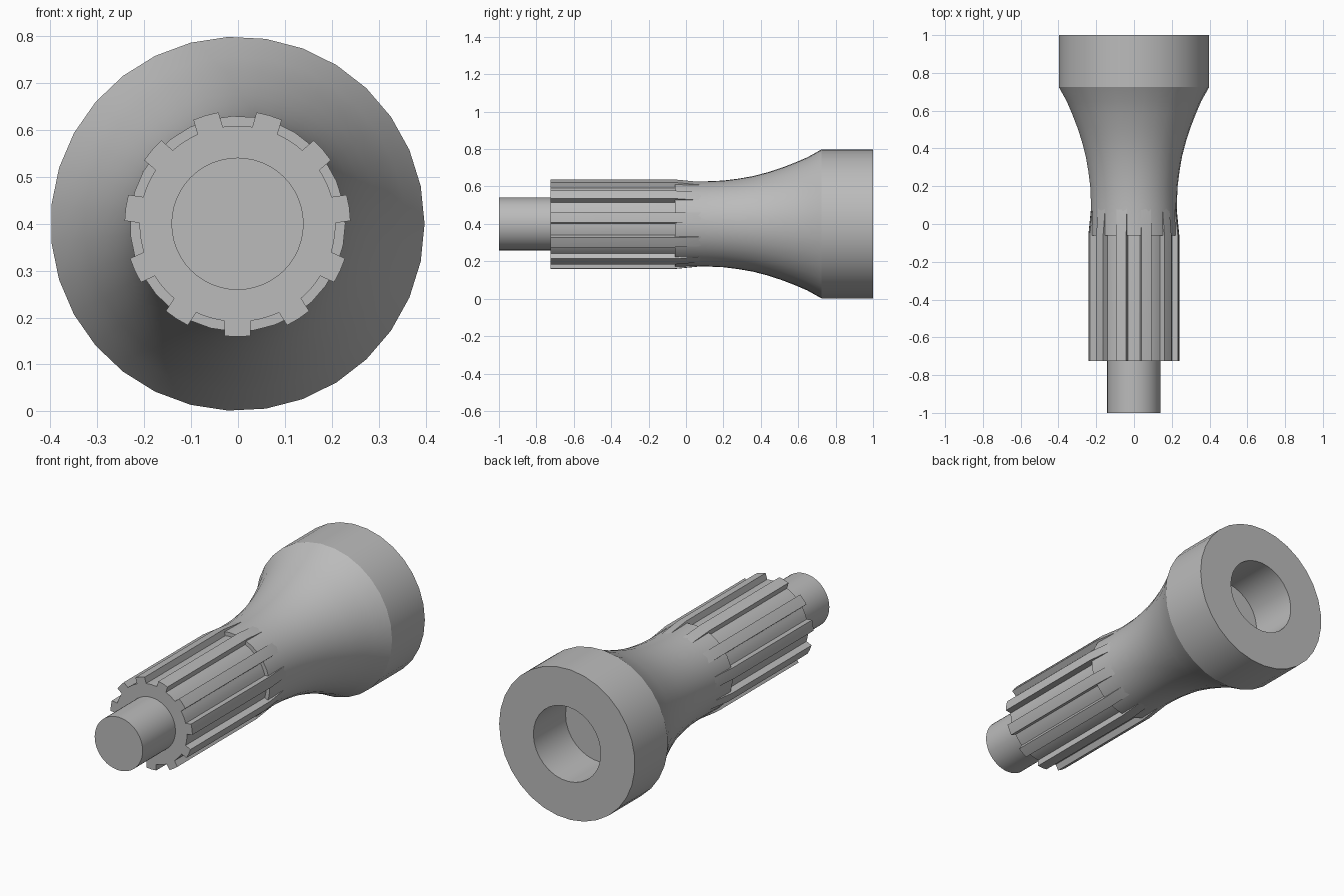
import bpy, bmesh
from math import sin, cos, tau, pi, radians, asin

if "Cube" in bpy.data.objects:
    bpy.data.objects.remove(bpy.data.objects["Cube"])

AXIS_X, AXIS_Z = -0.001, 0.4
TEETH = 11

steel = bpy.data.materials.new("grey_steel")
steel.use_nodes = True
colour = (0.5, 0.5, 0.5, 1)
steel.diffuse_color = colour
steel.node_tree.nodes["Principled BSDF"].inputs["Base Color"].default_value = colour


def ring(bm, y, polar):
    """Closed loop of vertices around the shaft axis from (radius, angle) pairs."""
    return [bm.verts.new((AXIS_X + r * cos(a), y, AXIS_Z + r * sin(a))) for r, a in polar]


def skin(name, sections):
    """Join matching loops into a closed solid along the shaft axis."""
    bm = bmesh.new()
    loops = [ring(bm, y, polar) for y, polar in sections]
    for near, far in zip(loops, loops[1:]):
        for i in range(len(near)):
            j = (i + 1) % len(near)
            bm.faces.new((near[i], near[j], far[j], far[i]))
    bm.faces.new(loops[0])
    bm.faces.new(loops[-1])
    bmesh.ops.recalc_face_normals(bm, faces=bm.faces)
    mesh = bpy.data.meshes.new(name)
    bm.to_mesh(mesh)
    bm.free()
    mesh.materials.append(steel)
    obj = bpy.data.objects.new(name, mesh)
    bpy.context.collection.objects.link(obj)
    bpy.ops.object.select_all(action="DESELECT")
    obj.select_set(True)
    bpy.context.view_layer.objects.active = obj
    bpy.ops.object.shade_smooth_by_angle(angle=radians(28))
    return obj


def circle(radius, sides):
    return [(radius, tau * i / sides) for i in range(sides)]


def lathe(name, profile, sides):
    return skin(name, [(y, circle(r, sides)) for y, r in profile])


def spline_outline(root, tip, half_width=0.028):
    """Parallel-sided teeth around a round root, one tooth straight down."""
    points = []
    a_root, a_tip = asin(half_width / root), asin(half_width / tip)
    pitch = tau / TEETH
    for t in range(TEETH):
        mid = -pi / 2 + t * pitch
        points += [(tip, mid - a_tip), (tip, mid), (tip, mid + a_tip)]
        gap = pitch - 2 * a_root
        points += [(root, mid + a_root + gap * k / 4) for k in range(5)]
    return points


# Flared body with the blind socket in its back end
lathe("flared_body", [
    (-0.06, 0.18), (-0.06, 0.23), (0.03, 0.228), (0.11, 0.228), (0.2, 0.232),
    (0.28, 0.242), (0.36, 0.256), (0.44, 0.277), (0.51, 0.3), (0.58, 0.327),
    (0.65, 0.357), (0.725, 0.399), (1.0, 0.399),
    (1.0, 0.198), (0.73, 0.198)], 31)

# Splined shaft whose teeth run out into the neck
skin("splined_shaft", [
    (-0.725, spline_outline(0.209, 0.241)),
    (-0.06, spline_outline(0.209, 0.241)),
    (0.11, spline_outline(0.2, 0.224))])

# Plain round pilot at the front
lathe("pilot_tip", [(-1.0, 0.141), (-0.72, 0.141)], 48)
